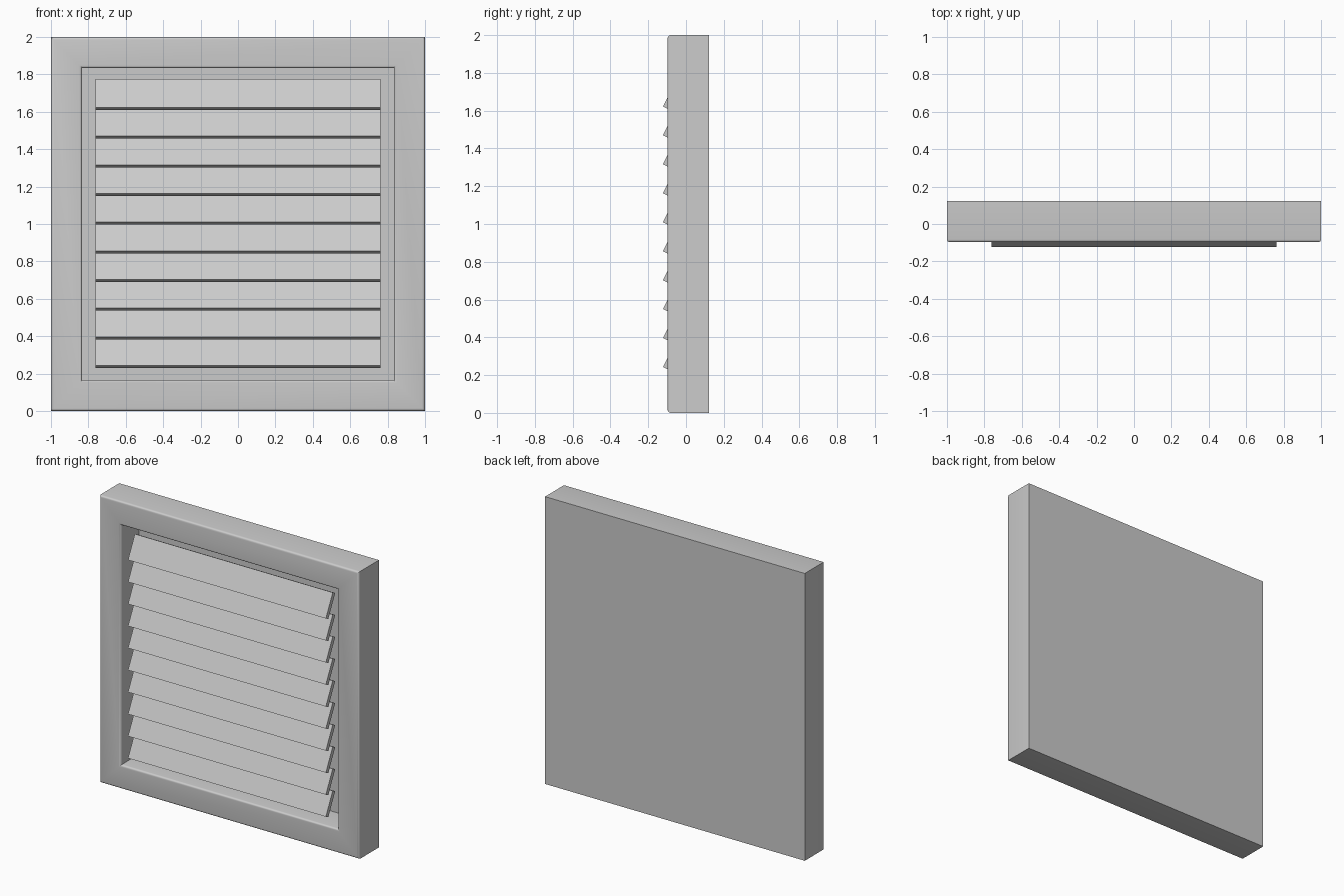
import bpy, bmesh, math
from mathutils import Vector, Matrix

cube = bpy.data.objects.get("Cube")
if cube:
    bpy.data.objects.remove(cube, do_unlink=True)

grey = bpy.data.materials.new("light_grey")
grey.use_nodes = True
colour = (0.6, 0.6, 0.6, 1)
grey.diffuse_color = colour
grey.node_tree.nodes["Principled BSDF"].inputs["Base Color"].default_value = colour

FRONT, BACK = -0.097, 0.122
OPENING = 0.765                      # half width of the opening
SLATS, PITCH, FIRST = 10, 0.1533, 0.243


def add_object(name, bm):
    bmesh.ops.recalc_face_normals(bm, faces=bm.faces)
    mesh = bpy.data.meshes.new(name)
    bm.to_mesh(mesh)
    bm.free()
    mesh.materials.append(grey)
    obj = bpy.data.objects.new(name, mesh)
    bpy.context.collection.objects.link(obj)
    return obj


# Frame: a closed-back box with a square recess and rounded front edges
bm = bmesh.new()
depth = BACK - FRONT
bmesh.ops.create_cube(bm, size=1, matrix=Matrix.Translation((0, (FRONT + BACK) / 2, 1))
                      @ Matrix.Diagonal((2, depth, 2, 1)))
face = min(bm.faces, key=lambda f: f.calc_center_median().y)
bmesh.ops.inset_region(bm, faces=[face], thickness=1 - OPENING)
floor = bmesh.ops.extrude_discrete_faces(bm, faces=[face])["faces"][0]
bmesh.ops.translate(bm, verts=floor.verts, vec=(0, depth - 0.02, 0))
rim = [e for e in bm.edges if all(abs(v.co.y - FRONT) < 0.001 for v in e.verts)
       and e.calc_face_angle(0) > 1]
bmesh.ops.bevel(bm, geom=rim, offset=0.015, segments=4, profile=0.5, affect='EDGES')
frame = add_object("frame", bm)
bpy.context.view_layer.objects.active = frame
frame.select_set(True)
bpy.ops.object.shade_smooth_by_angle(angle=math.radians(35))
frame.select_set(False)

# Slats: tilted boards running the width of the opening
tilt = math.radians(26.5)
along = Vector((0, math.sin(tilt), math.cos(tilt))) * 0.17
across = Vector((0, math.cos(tilt), -math.sin(tilt))) * 0.03
for i in range(SLATS):
    tip = Vector((-OPENING + 0.003, -0.122, FIRST + i * PITCH))
    bm = bmesh.new()
    profile = [bm.verts.new(p) for p in (tip, tip + along, tip + along + across, tip + across)]
    end = bm.faces.new(profile)
    new = bmesh.ops.extrude_face_region(bm, geom=[end])["geom"]
    bmesh.ops.translate(bm, verts=[g for g in new if isinstance(g, bmesh.types.BMVert)],
                        vec=(2 * OPENING - 0.006, 0, 0))
    add_object(f"slat_{i + 1}", bm)
